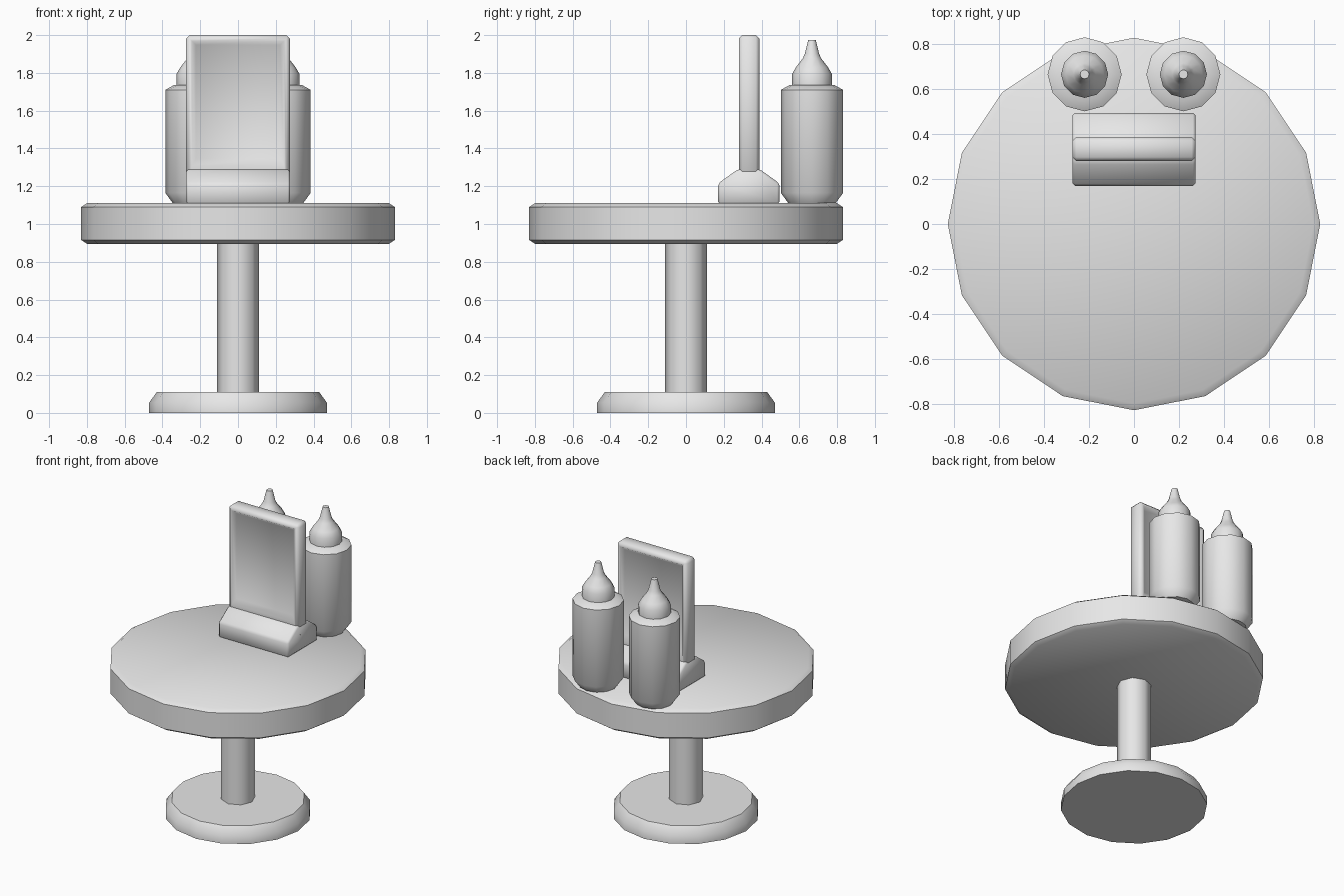
import bpy, bmesh, math
from mathutils import Vector

cube = bpy.data.objects.get("Cube")
if cube:
    bpy.data.objects.remove(cube, do_unlink=True)

GREY = (0.8, 0.8, 0.8, 1)
grey = bpy.data.materials.new("plain_grey")
grey.use_nodes = True
grey.diffuse_color = GREY
grey.node_tree.nodes["Principled BSDF"].inputs["Base Color"].default_value = GREY


def finish(name, bm, angle=50):
    """Turn a bmesh into a grey, smoothly shaded object."""
    bmesh.ops.recalc_face_normals(bm, faces=bm.faces)
    mesh = bpy.data.meshes.new(name)
    bm.to_mesh(mesh)
    bm.free()
    mesh.materials.append(grey)
    obj = bpy.data.objects.new(name, mesh)
    bpy.context.collection.objects.link(obj)
    bpy.ops.object.select_all(action="DESELECT")
    obj.select_set(True)
    bpy.context.view_layer.objects.active = obj
    bpy.ops.object.shade_smooth_by_angle(angle=math.radians(angle))
    return obj


def lathe(name, profile, sides, x=0, y=0):
    """Solid of revolution from (radius, height) points, capped at both ends."""
    bm = bmesh.new()
    rings = []
    for r, z in profile:
        turns = [math.tau * i / sides for i in range(sides)]
        rings.append([bm.verts.new((x + r * math.cos(a), y + r * math.sin(a), z)) for a in turns])
    for low, high in zip(rings, rings[1:]):
        for i in range(sides):
            j = (i + 1) % sides
            bm.faces.new((low[i], low[j], high[j], high[i]))
    bm.faces.new(rings[0])
    bm.faces.new(rings[-1])
    return finish(name, bm)


def prism(profile, half_width):
    """Extrude a (y, z) outline symmetrically along x."""
    bm = bmesh.new()
    face = bm.faces.new([bm.verts.new((-half_width, y, z)) for y, z in profile])
    moved = bmesh.ops.extrude_face_region(bm, geom=[face])["geom"]
    verts = [v for v in moved if isinstance(v, bmesh.types.BMVert)]
    bmesh.ops.translate(bm, verts=verts, vec=Vector((2 * half_width, 0, 0)))
    bmesh.ops.recalc_face_normals(bm, faces=bm.faces)
    return bm


def bevel(bm, width):
    bmesh.ops.bevel(bm, geom=bm.edges[:], offset=width, segments=1, affect="EDGES")


# Table
lathe("table_foot", [(0.47, 0), (0.47, 0.055), (0.43, 0.11)], 16)
lathe("table_column", [(0.11, 0.1), (0.11, 0.91)], 8)
lathe("table_top", [(0.8, 0.895), (0.83, 0.915), (0.83, 1.09), (0.8, 1.11)], 16)

# Squeeze bottles
bottle = [(0.125, 1.11), (0.165, 1.165), (0.165, 1.71), (0.12, 1.735)]
nozzle = [(0.105, 1.73), (0.105, 1.795), (0.085, 1.83), (0.05, 1.875), (0.038, 1.9), (0.02, 1.975)]
for side, x in (("left", 0.22), ("right", -0.22)):
    lathe(side + "_bottle_body", bottle, 12, x, 0.667)
    lathe(side + "_bottle_nozzle", nozzle, 12, x, 0.667)

# Menu stand foot with sloped shoulders
foot = prism([(0.17, 1.105), (0.17, 1.215), (0.275, 1.29), (0.39, 1.29), (0.495, 1.215), (0.495, 1.105)], 0.275)
bevel(foot, 0.012)
finish("menu_stand_foot", foot)

# Menu panel with a sunken sheet on both sides
panel = prism([(0.28, 1.2), (0.28, 2.0), (0.388, 2.0), (0.388, 1.2)], 0.275)
bevel(panel, 0.018)
sheets = [f for f in panel.faces if abs(f.normal.y) > 0.99]
for face in sheets:
    bmesh.ops.inset_region(panel, faces=[face], thickness=0.018)
    bmesh.ops.inset_region(panel, faces=[face], thickness=0.03, depth=-0.022)
    # Keep the sunken sheet above the foot
    for v in face.verts:
        if v.co.z < 1.5:
            v.co.z = 1.345
        for e in v.link_edges:
            w = e.other_vert(v)
            if w not in face.verts[:] and w.co.z < 1.5:
                w.co.z = 1.31
finish("menu_panel", panel)
